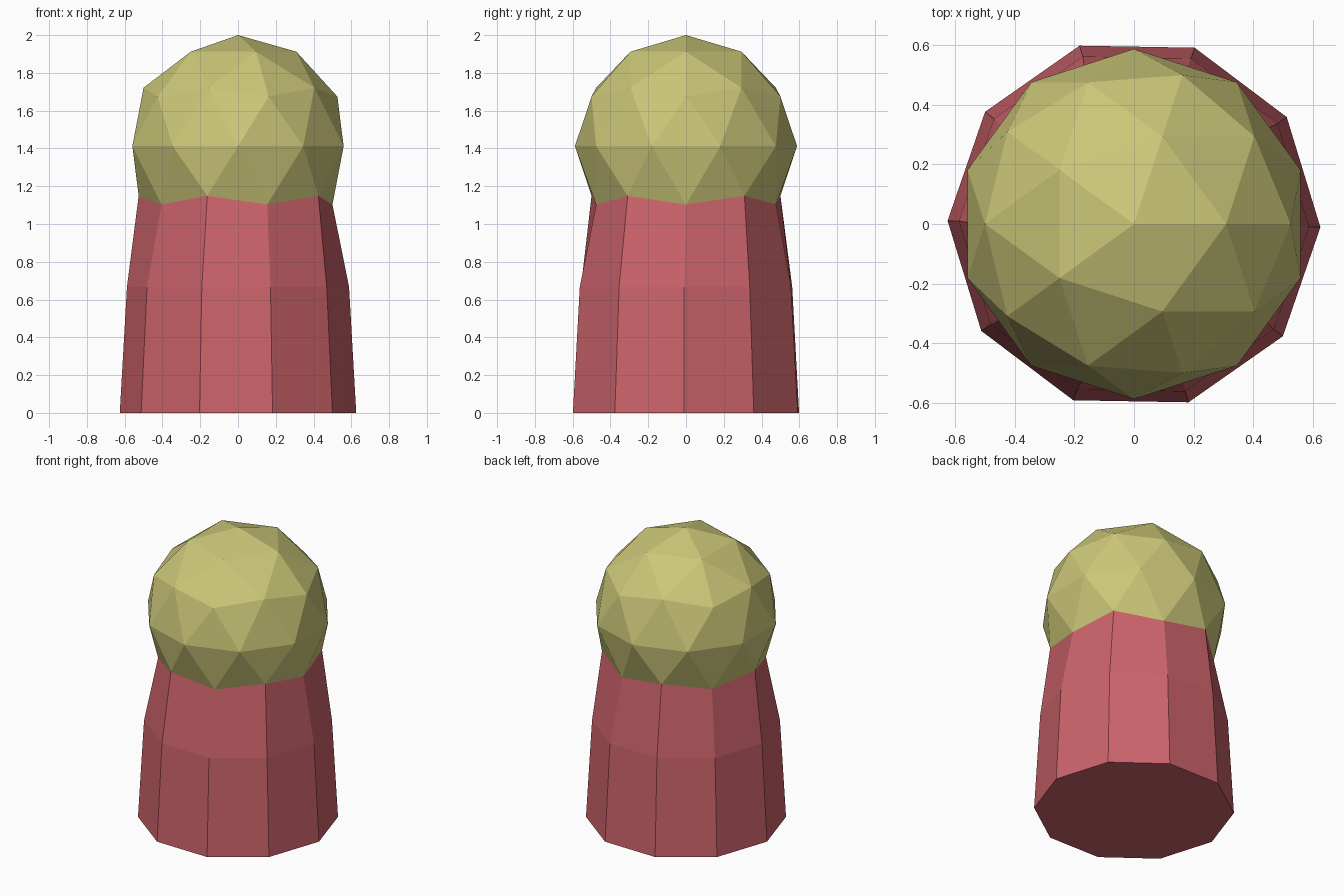
import bpy
import bmesh
from math import cos, sin, pi, radians
from mathutils import Vector

default_cube = bpy.data.objects.get("Cube")
if default_cube:
    bpy.data.objects.remove(default_cube, do_unlink=True)

HEAD_RADIUS = 0.588
HEAD_CENTRE = 2 - HEAD_RADIUS
SIDES = 10


def make_material(name, colour):
    mat = bpy.data.materials.new(name)
    mat.use_nodes = True
    mat.diffuse_color = (*colour, 1)
    shader = mat.node_tree.nodes["Principled BSDF"]
    shader.inputs["Base Color"].default_value = (*colour, 1)
    shader.inputs["Roughness"].default_value = 0.8
    return mat


def finish(bm, name, mat):
    mesh = bpy.data.meshes.new(name)
    bm.to_mesh(mesh)
    bm.free()
    mesh.materials.append(mat)
    obj = bpy.data.objects.new(name, mesh)
    bpy.context.collection.objects.link(obj)
    return obj


def ring(bm, radius, z, turn):
    angles = [2 * pi * i / SIDES + turn for i in range(SIDES)]
    return [bm.verts.new((radius * cos(a), radius * sin(a), z)) for a in angles]


olive = make_material("olive yellow", (0.60, 0.57, 0.19))
red = make_material("dusty red", (0.60, 0.125, 0.145))

# Head: faceted ball, open underneath where the body joins
bm = bmesh.new()
bmesh.ops.create_icosphere(bm, subdivisions=2, radius=HEAD_RADIUS)
hidden = [v for v in bm.verts if v.co.z < -0.6 * HEAD_RADIUS]
bmesh.ops.delete(bm, geom=hidden, context="VERTS")
neck = [v.co + Vector((0, 0, HEAD_CENTRE)) for v in bm.verts if v.is_boundary]
bmesh.ops.translate(bm, verts=bm.verts, vec=(0, 0, HEAD_CENTRE))
finish(bm, "head", olive)

# Body: ten-sided flared column rising to the zigzag neck edge
bm = bmesh.new()
base = ring(bm, 0.626, 0, radians(-1))
waist = ring(bm, 0.588, 0.667, radians(-1))
collar = ring(bm, 0.5, 1.1, 0)
for v in collar:
    v.co = min(neck, key=lambda p: (p.xy.normalized() - v.co.xy.normalized()).length)
for lower, upper in ((base, waist), (waist, collar)):
    for i in range(SIDES):
        j = (i + 1) % SIDES
        bm.faces.new((lower[i], lower[j], upper[j], upper[i]))
bm.faces.new(base[::-1])
finish(bm, "body", red)
